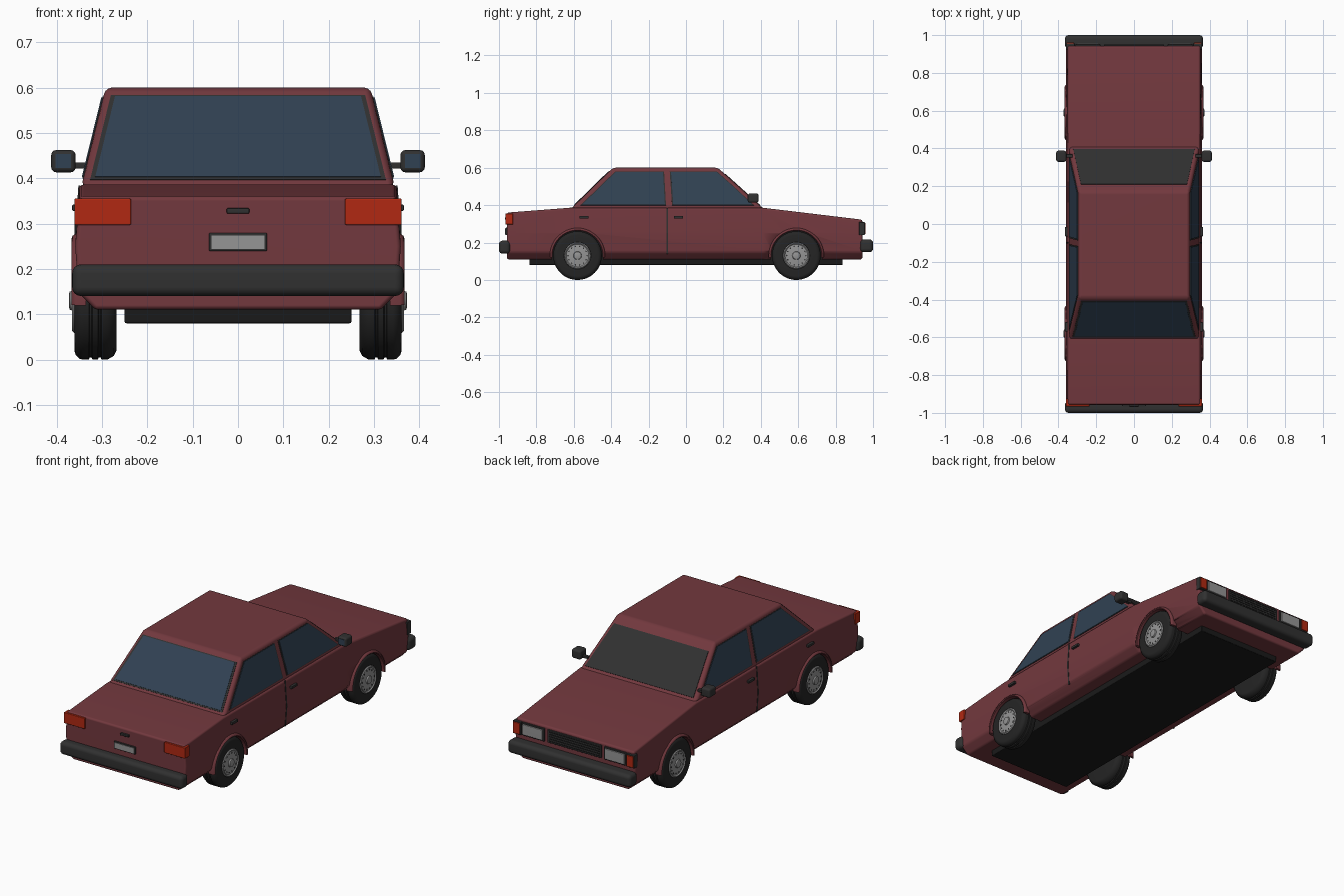
import bpy, bmesh, math
from mathutils import Vector

cube = bpy.data.objects.get("Cube")
if cube:
    bpy.data.objects.remove(cube, do_unlink=True)


def material(name, r, g, b):
    m = bpy.data.materials.new(name)
    m.use_nodes = True
    m.diffuse_color = (r, g, b, 1)
    m.node_tree.nodes["Principled BSDF"].inputs["Base Color"].default_value = (r, g, b, 1)
    return m


PAINT = material("maroon paint", 0.17, 0.04, 0.048)
GLASS = material("blue glass", 0.03, 0.053, 0.085)
TRIM = material("dark trim", 0.03, 0.03, 0.03)
RUBBER = material("tyre rubber", 0.018, 0.018, 0.018)
BLACK = material("underside black", 0.01, 0.01, 0.01)
SILVER = material("silver", 0.3, 0.3, 0.3)
RED = material("red lens", 0.44, 0.022, 0.006)


def finish(bm, name, mat, bevel=0, segments=3, cutters=()):
    """Turn a bmesh into an object, bevel and cut it, then smooth it."""
    bmesh.ops.recalc_face_normals(bm, faces=bm.faces)
    me = bpy.data.meshes.new(name)
    bm.to_mesh(me)
    bm.free()
    me.materials.append(mat)
    ob = bpy.data.objects.new(name, me)
    bpy.context.scene.collection.objects.link(ob)
    if bevel:
        mod = ob.modifiers.new("bevel", 'BEVEL')
        mod.width, mod.segments = bevel, segments
        mod.limit_method, mod.angle_limit = 'ANGLE', math.radians(25)
    for c in cutters:
        mod = ob.modifiers.new("cut", 'BOOLEAN')
        mod.object, mod.operation, mod.solver = c, 'DIFFERENCE', 'EXACT'
        mod.material_mode = 'TRANSFER'
    if ob.modifiers:
        dg = bpy.context.evaluated_depsgraph_get()
        ob.data = bpy.data.meshes.new_from_object(ob.evaluated_get(dg))
        ob.modifiers.clear()
    bpy.ops.object.select_all(action='DESELECT')
    ob.select_set(True)
    bpy.context.view_layer.objects.active = ob
    bpy.ops.object.shade_smooth_by_angle(angle=math.radians(40))
    ob.modifiers.new("normals", 'WEIGHTED_NORMAL').keep_sharp = True
    return ob


def box(name, mat, xs, ys, zs, bevel=0.0, segments=3):
    bm = bmesh.new()
    bmesh.ops.create_cube(bm, size=1)
    for v in bm.verts:
        v.co = [(a + b) / 2 + c * (b - a) for c, (a, b) in zip(v.co, (xs, ys, zs))]
    return finish(bm, name, mat, bevel, segments)


def plate(name, mat, pts, out, thick=0.004):
    """Thin panel on the given outline, raised towards out."""
    bm = bmesh.new()
    face = bm.faces.new([bm.verts.new(p) for p in pts])
    face.normal_update()
    n = face.normal * (1 if face.normal.dot(Vector(out)) > 0 else -1)
    bmesh.ops.translate(bm, verts=bm.verts, vec=n * -0.003)
    ext = bmesh.ops.extrude_face_region(bm, geom=[face], use_keep_orig=True)
    verts = [g for g in ext["geom"] if isinstance(g, bmesh.types.BMVert)]
    bmesh.ops.translate(bm, verts=verts, vec=n * (thick + 0.003))
    return finish(bm, name, mat)


def lathe(name, mat, profile, y, z, side, start=0, sweep=360, steps=48, closed=False):
    """Spin (radius, x) points around an axle parallel to x."""
    bm = bmesh.new()
    rows = []
    for i in range(steps + (sweep < 360)):
        a = math.radians(start + sweep * i / steps)
        rows.append([bm.verts.new((side * x, y + r * math.cos(a), z + r * math.sin(a)))
                     for r, x in profile])
    n = len(profile)
    for i in range(steps):
        a, b = rows[i], rows[(i + 1) % len(rows)]
        for j in range(n if closed else n - 1):
            k = (j + 1) % n
            bm.faces.new((a[j], a[k], b[k], b[j]))
    if closed:
        if sweep < 360:
            bm.faces.new(rows[0])
            bm.faces.new(rows[-1])
    else:
        bmesh.ops.remove_doubles(bm, verts=bm.verts, dist=1e-5)
    return finish(bm, name, mat)


SIDES = ((1, "left"), (-1, "right"))
AXLES = ((0.59, "front"), (-0.58, "rear"))
WHEEL_Z = 0.13

# Lower body lofted along its length, with wheel wells cut out
wells = [lathe("well_cutter", BLACK, [(0, 0.25), (0.137, 0.25), (0.137, 0.45), (0, 0.45)],
               y, WHEEL_Z, s) for y, _ in AXLES for s, _ in SIDES]
for w in wells:
    w.hide_render = True
bm = bmesh.new()
rings = []
for y, top in ((-0.957, 0.36), (-0.62, 0.386), (0.41, 0.386), (0.943, 0.322)):
    half = [(0.315, 0.11), (0.352, 0.148), (0.359, 0.25), (0.35, top)]
    outline = half + [(-x, z) for x, z in reversed(half)]
    rings.append([bm.verts.new((x, y, z)) for x, z in outline])
for a, b in zip(rings, rings[1:]):
    for j in range(len(a)):
        k = (j + 1) % len(a)
        bm.faces.new((a[j], a[k], b[k], b[j]))
bm.faces.new(rings[0])
bm.faces.new(rings[-1])
finish(bm, "body", PAINT, 0.01, 3, wells)
for w in wells:
    bpy.data.objects.remove(w, do_unlink=True)

# Cabin
BASE, ROOF = 0.38, 0.6


def blend(z, low, high):
    return low + (high - low) * (z - BASE) / (ROOF - BASE)


def cabin_x(z): return blend(z, 0.346, 0.292)
def rear_y(z): return blend(z, -0.615, -0.39)
def front_y(z): return blend(z, 0.415, 0.17)


bm = bmesh.new()
lower, upper = [[bm.verts.new((sx * cabin_x(z), fy(z), z)) for sx, fy in
                 ((1, front_y), (-1, front_y), (-1, rear_y), (1, rear_y))] for z in (BASE, ROOF)]
bm.faces.new(lower)
bm.faces.new(upper)
for j in range(4):
    k = (j + 1) % 4
    bm.faces.new((lower[j], lower[k], upper[k], upper[j]))
finish(bm, "cabin", PAINT, 0.014)


# Front and rear screens
def screen(name, mat, fy, out, inset, z0, z1, thick):
    pts = [(s * (cabin_x(z) - inset), fy(z), z) for s, z in
           ((-1, z0), (1, z0), (1, z1), (-1, z1))]
    plate(name, mat, pts, out, thick)


screen("windscreen", TRIM, front_y, (0, 1, 1), 0.02, 0.397, 0.565, 0.003)
screen("rear_window_frame", TRIM, rear_y, (0, -1, 1), 0.016, 0.396, 0.582, 0.002)
screen("rear_window", GLASS, rear_y, (0, -1, 1), 0.026, 0.401, 0.578, 0.004)

# Side windows, outline in y and z
WINDOWS = {
    "front": [(-0.068, 0.402), (0.355, 0.402), (0.25, 0.5), (0.163, 0.577), (-0.08, 0.577)],
    "rear": [(-0.555, 0.402), (-0.113, 0.402), (-0.123, 0.577), (-0.375, 0.577)],
}
for s, side in SIDES:
    for where, outline in WINDOWS.items():
        cy = sum(p[0] for p in outline) / len(outline)
        cz = 0.49
        for part, mat, grow, t in (("window_frame", TRIM, 1.035, 0.002), ("window", GLASS, 1, 0.004)):
            grown = [(cy + (y - cy) * grow, cz + (z - cz) * grow) for y, z in outline]
            plate(f"{side}_{where}_{part}", mat,
                  [(s * cabin_x(z), y, z) for y, z in grown], (s, 0, 0), t)

    # Door seams and handles
    for z0, z1, x0, x1 in ((0.14, 0.25, 0.351, 0.359), (0.25, 0.384, 0.359, 0.35)):
        plate(f"{side}_door_seam", TRIM,
              [(s * x0, -0.104, z0), (s * x0, -0.096, z0), (s * x1, -0.096, z1), (s * x1, -0.104, z1)],
              (s, 0, 0), 0.002)
    for y in (-0.545, -0.04):
        box(f"{side}_door_handle", TRIM, sorted((s * 0.345, s * 0.366)),
            (y - 0.025, y + 0.025), (0.328, 0.342), 0.003, 2)

    # Door mirrors
    box(f"{side}_mirror_arm", TRIM, sorted((s * 0.325, s * 0.37)), (0.352, 0.37), (0.421, 0.435), 0.003)
    box(f"{side}_mirror", TRIM, sorted((s * 0.358, s * 0.412)), (0.33, 0.388), (0.413, 0.462), 0.011)
    plate(f"{side}_mirror_glass", GLASS,
          [(s * x, 0.33, z) for x, z in ((0.368, 0.422), (0.403, 0.422), (0.403, 0.453), (0.368, 0.453))],
          (0, -1, 0), 0.002)

    # Lamps
    box(f"{side}_tail_lamp", RED, sorted((s * 0.236, s * 0.361)), (-0.966, -0.925), (0.297, 0.355), 0.003)
    box(f"{side}_signal_housing", TRIM, sorted((s * 0.313, s * 0.361)), (0.925, 0.956), (0.24, 0.309), 0.003)
    box(f"{side}_signal_lens", RED, sorted((s * 0.318, s * 0.358)), (0.94, 0.961), (0.245, 0.304), 0.002)
    box(f"{side}_headlamp_frame", TRIM, sorted((s * 0.178, s * 0.311)), (0.93, 0.952), (0.24, 0.309), 0.003)
    box(f"{side}_headlamp", SILVER, sorted((s * 0.186, s * 0.303)), (0.94, 0.957), (0.247, 0.302), 0.003)

    # Wheels and arch lips
    tread = [(0.13, 0.288), (0.13, 0.301), (0.125, 0.303), (0.125, 0.307), (0.13, 0.309)]
    tread += [(r, 0.63 - x) for r, x in reversed(tread)]
    tyre = [(0, 0.268), (0.11, 0.268), (0.122, 0.274)] + tread + [
        (0.128, 0.35), (0.12, 0.358), (0.11, 0.361), (0.072, 0.361), (0.07, 0.35), (0, 0.35)]
    hub = [(0.071, 0.35), (0.071, 0.362), (0.066, 0.366), (0.06, 0.361), (0.03, 0.364),
           (0.022, 0.364), (0.02, 0.371), (0.014, 0.373), (0, 0.373)]
    lip = [(0.133, 0.335), (0.133, 0.364), (0.137, 0.367), (0.143, 0.365), (0.148, 0.357), (0.148, 0.335)]
    for y, axle in AXLES:
        lathe(f"{axle}_{side}_tyre", RUBBER, tyre, y, WHEEL_Z, s)
        lathe(f"{axle}_{side}_hub", SILVER, hub, y, WHEEL_Z, s)
        lathe(f"{axle}_{side}_arch_lip", PAINT, lip, y, WHEEL_Z, s, -4, 188, 32, True)
        for i in range(14):
            a = math.tau * i / 14
            cy, cz = y + 0.051 * math.cos(a), WHEEL_Z + 0.051 * math.sin(a)
            plate(f"{axle}_{side}_hub_slot", TRIM,
                  [(s * 0.362, cy + 0.005 * math.cos(a + q), cz + 0.005 * math.sin(a + q))
                   for q in (0, math.pi / 2, math.pi, -math.pi / 2)], (s, 0, 0), 0.001)

# Bumpers, underside, grille and boot details
box("rear_bumper", TRIM, (-0.366, 0.366), (-1.0, -0.94), (0.14, 0.21), 0.02, 4)
box("front_bumper", TRIM, (-0.366, 0.366), (0.93, 1.0), (0.148, 0.217), 0.02, 4)
box("underbody", BLACK, (-0.25, 0.25), (-0.838, 0.838), (0.08, 0.12), 0.004)
box("grille", TRIM, (-0.16, 0.16), (0.93, 0.95), (0.24, 0.309), 0.003)
for i in range(5):
    z = 0.25 + i * 0.0122
    box("grille_slot", BLACK, (-0.15, 0.15), (0.94, 0.9515), (z - 0.003, z + 0.003))
box("number_plate_frame", TRIM, (-0.064, 0.064), (-0.964, -0.95), (0.239, 0.279), 0.003)
box("number_plate", SILVER, (-0.058, 0.058), (-0.967, -0.955), (0.244, 0.274))
box("boot_handle", TRIM, (-0.025, 0.025), (-0.968, -0.95), (0.322, 0.334), 0.003)
